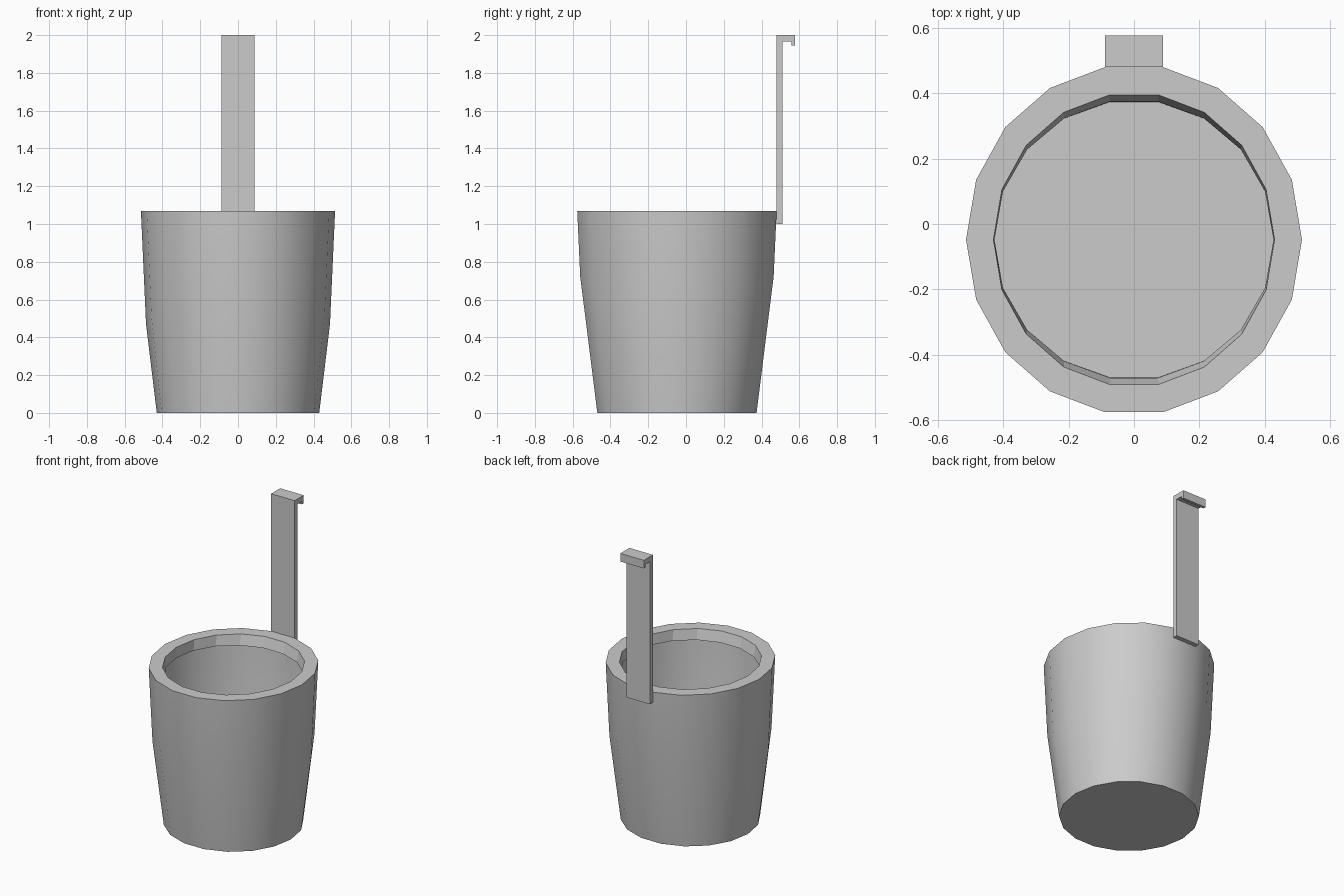
import bpy, bmesh, math

if "Cube" in bpy.data.objects:
    bpy.data.objects.remove(bpy.data.objects["Cube"])

SIDES = 18
CENTRE_Y = -0.048


def add_mesh(name, bm):
    mesh = bpy.data.meshes.new(name)
    bm.to_mesh(mesh)
    bm.free()
    obj = bpy.data.objects.new(name, mesh)
    bpy.context.collection.objects.link(obj)
    return obj


def ring(bm, rx, ry, z_side, z_front=None):
    """Elliptical ring whose height can swing between the sides and the front/back."""
    z_front = z_side if z_front is None else z_front
    verts = []
    for i in range(SIDES):
        a = math.tau * i / SIDES
        z = z_side + (z_front - z_side) * math.sin(a) ** 2
        verts.append(bm.verts.new((rx * math.cos(a), CENTRE_Y + ry * math.sin(a), z)))
    return verts


def bridge(bm, low, high, smooth):
    for i in range(SIDES):
        j = (i + 1) % SIDES
        bm.faces.new((low[i], low[j], high[j], high[i])).smooth = smooth


# Bucket: tapered shell with a wavy bend line, flat rim and a short folded inner lip
bm = bmesh.new()
base = ring(bm, 0.430, 0.428, 0.0)
bend = ring(bm, 0.487, 0.520, 0.47, 0.73)
rim = ring(bm, 0.514, 0.536, 1.07)
opening = ring(bm, 0.430, 0.450, 1.07)
lip = ring(bm, 0.427, 0.429, 1.0)
bridge(bm, base, bend, True)
bridge(bm, bend, rim, True)
bridge(bm, rim, opening, False)
bridge(bm, opening, lip, False)
bm.faces.new(base[::-1])
for e in bm.edges:
    if not all(f.smooth for f in e.link_faces):
        e.smooth = False
add_mesh("bucket", bm)

# Hanger: strap with a hooked top, extruded sideways from its profile
profile = [(0.48, 1.0), (0.511, 1.0), (0.511, 1.965), (0.558, 1.965),
           (0.558, 1.945), (0.577, 1.945), (0.577, 2.0), (0.48, 2.0)]
bm = bmesh.new()
face = bm.faces.new([bm.verts.new((-0.088, y, z)) for y, z in profile])
ext = bmesh.ops.extrude_face_region(bm, geom=[face])
moved = [g for g in ext["geom"] if isinstance(g, bmesh.types.BMVert)]
bmesh.ops.translate(bm, verts=moved, vec=(0.176, 0, 0))
if len(bm.faces) < len(profile) + 2:
    bm.faces.new([v for v in bm.verts if v.co.x < 0])
bmesh.ops.recalc_face_normals(bm, faces=bm.faces)
add_mesh("hanger_strap", bm)
